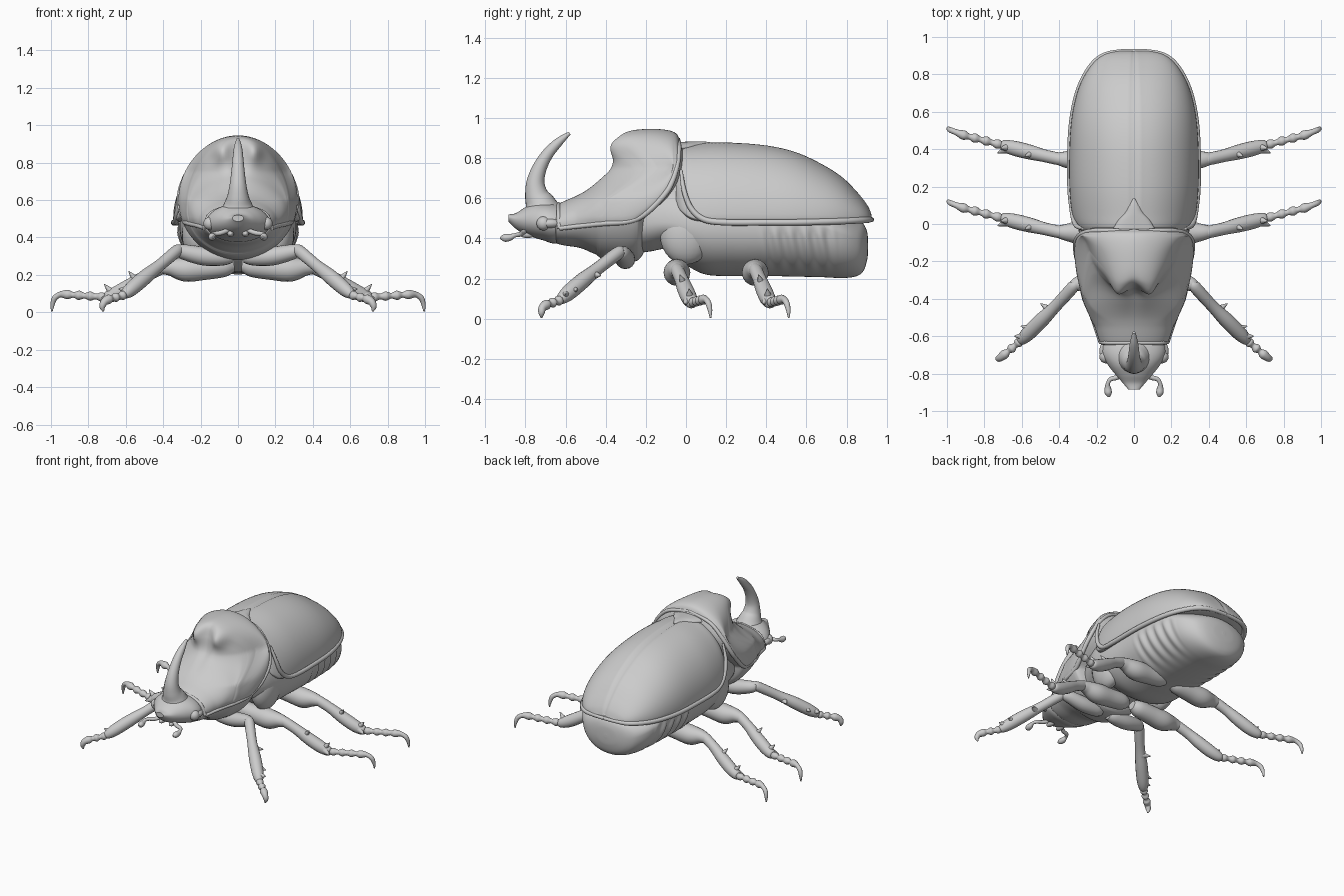
import bpy, bmesh
from math import sin, cos, pi, exp
from mathutils import Vector


def spline(rows, steps):
    """Catmull-Rom through tuples of any length."""
    r = [rows[0]] + list(rows) + [rows[-1]]
    out = []
    for i in range(1, len(r) - 2):
        for s in range(steps):
            t = s / steps
            out.append([0.5 * (2 * b + (c - a) * t + (2 * a - 5 * b + 4 * c - d) * t * t
                               + (3 * b - a - 3 * c + d) * t ** 3)
                        for a, b, c, d in zip(*r[i - 1:i + 3])])
    return out + [list(rows[-1])]


def skin(name, rings, mirror=False):
    """Closed smooth surface over equal-sized rings of points."""
    bm = bmesh.new()
    vs = [[bm.verts.new(p) for p in ring] for ring in rings]
    n = len(vs[0])
    for a, b in zip(vs, vs[1:]):
        for i in range(n):
            bm.faces.new((a[i], a[(i + 1) % n], b[(i + 1) % n], b[i]))
    bm.faces.new(vs[0])
    bm.faces.new(vs[-1])
    bmesh.ops.recalc_face_normals(bm, faces=bm.faces)
    for f in bm.faces:
        f.smooth = len(f.verts) == 4
    me = bpy.data.meshes.new(name)
    bm.to_mesh(me)
    bm.free()
    ob = bpy.data.objects.new(name, me)
    bpy.context.collection.objects.link(ob)
    if mirror:
        ob.modifiers.new("mirror", 'MIRROR').use_mirror_merge = False
    return ob


def loft(name, stations, power=2.0, warp=None, n=96, steps=8):
    """Stations along y: (y, half width, z of widest line, top z, bottom z)."""
    rings = []
    for y, w, zm, zt, zb in spline(stations, steps):
        ring = []
        for i in range(n):
            c, s = cos(2 * pi * i / n), sin(2 * pi * i / n)
            x = w * abs(c) ** (2 / power) * (1 if c > 0 else -1)
            z = zm + abs(s) ** (2 / power) * ((zt - zm) if s > 0 else (zb - zm))
            ring.append(warp(x, y, z) if warp else (x, y, z))
        rings.append(ring)
    return skin(name, rings)


def tube(name, pts, mirror=True, n=16, steps=6, off=0.0):
    """Round tube through (x, y, z, radius) points."""
    path = spline(pts, steps)
    ps = [Vector((p[0], p[1] + off, p[2])) for p in path]
    rings, nrm = [], None
    for i, p in enumerate(ps):
        t = (ps[min(i + 1, len(ps) - 1)] - ps[max(i - 1, 0)]).normalized()
        nrm = t.orthogonal() if nrm is None else nrm - t * nrm.dot(t)
        nrm.normalize()
        b = t.cross(nrm)
        r = max(path[i][3], 0.002)
        rings.append([p + r * (cos(2 * pi * k / n) * nrm + sin(2 * pi * k / n) * b) for k in range(n)])
    return skin(name, rings, mirror)


def ball(name, c, r, n=24):
    """Mirrored ellipsoid."""
    rings = [[(c[0] + r[0] * sin(a) * cos(2 * pi * k / n), c[1] + r[1] * sin(a) * sin(2 * pi * k / n),
               c[2] + r[2] * cos(a)) for k in range(n)]
             for a in [0.02 + (pi - 0.04) * j / 14 for j in range(15)]]
    return skin(name, rings, True)


def clamp(v):
    return max(0.0, min(1.0, v))


# Wing covers with centre seam, edge bead and the small triangular plate
def seam(x, y, z):
    return x, y, z + (0.006 * exp(-(x / 0.035) ** 2) - 0.014 * exp(-(x / 0.01) ** 2)) * (z > 0.52)


loft("wing_covers", [
    (-.05, .26, .58, .82, .55), (-.02, .30, .54, .862, .50), (.05, .33, .50, .87, .47),
    (.2, .345, .50, .875, .46), (.4, .345, .50, .86, .46), (.55, .335, .50, .825, .46),
    (.68, .31, .50, .765, .465), (.78, .272, .50, .70, .47), (.86, .218, .50, .62, .475),
    (.905, .16, .50, .56, .48), (.925, .09, .495, .515, .485)], warp=seam)
tube("wing_cover_edge", [
    (.275, -.025, .74, .008), (.308, -.01, .64, .012), (.322, .025, .55, .014), (.332, .09, .495, .015),
    (.341, .2, .48, .016), (.341, .4, .48, .016), (.331, .55, .48, .016), (.306, .68, .483, .016),
    (.268, .78, .486, .016), (.214, .86, .49, .016), (.157, .902, .492, .015), (.085, .92, .494, .013),
    (0, .925, .494, .012)])
loft("scutellum", [(-.04, .12, .85, .88, .83), (.02, .085, .855, .883, .83), (.06, .05, .86, .884, .84),
                   (.10, .03, .865, .882, .85), (.135, .005, .868, .876, .86)], n=32)


# Underside body with belly segments on the flanks
def segments(x, y, z):
    m = clamp((y - .36) / .06) * clamp((.76 - y) / .06) * clamp((.47 - z) / .05) * clamp((z - .2) / .06)
    return x * (1 + .028 * m * sin(2 * pi * (y + .2 * (z - .3)) / .075)), y, z


loft("abdomen", [
    (-.28, .20, .46, .60, .32), (-.18, .25, .48, .68, .335), (-.08, .285, .48, .72, .345),
    (.0, .30, .47, .70, .27), (.1, .31, .46, .70, .22), (.25, .315, .46, .70, .213),
    (.4, .32, .46, .70, .213), (.55, .315, .46, .64, .21), (.68, .30, .45, .56, .207),
    (.78, .27, .42, .52, .203), (.85, .22, .39, .49, .212), (.885, .165, .37, .47, .24),
    (.903, .09, .36, .43, .295), (.908, .01, .36, .37, .35)], power=2.1, warp=segments, steps=14)
ball("side_plate", (.22, .0, .42), (.08, .13, .15))


# Pronotum: raised dome with two soft knobs, rear edge swept forward at the sides
def swept(x, y, z):
    m = clamp((y + .6) / .25) * clamp((-.06 - y) / .25) * clamp((z - .6) / .15)
    knob = exp(-((abs(x) - .09) / .04) ** 2 - ((z - .86) / .06) ** 2)
    y += m * (3 * x * x + .025 * exp(-(x / .04) ** 2) - .045 * knob)
    t = clamp((y + .55) / .5)
    y -= .2 * min(1, max(0, (.80 - z) / .3) ** 2) * t
    return x, y, z


loft("pronotum", [
    (-.65, .165, .46, .55, .39), (-.63, .183, .47, .575, .37), (-.5, .225, .50, .635, .35),
    (-.42, .25, .53, .705, .33), (-.38, .262, .54, .76, .32), (-.36, .267, .545, .85, .31),
    (-.335, .275, .55, .915, .30), (-.28, .285, .56, .94, .29), (-.15, .31, .59, .945, .28),
    (-.06, .318, .60, .93, .285), (-.03, .305, .60, .89, .30), (-.01, .25, .60, .84, .33)],
    warp=swept, n=128, steps=10)
tube("pronotum_edge", [
    (.18, -.63, .45, .011), (.223, -.5, .465, .012), (.264, -.4, .475, .013), (.284, -.3, .482, .013),
    (.292, -.23, .505, .014), (.309, -.16, .56, .014), (.308, -.085, .65, .014), (.262, -.045, .76, .013),
    (.165, -.035, .855, .012), (0, -.04, .893, .011)])
tube("pronotum_front_edge", [(.0, -.635, .57, .011), (.085, -.635, .555, .011), (.153, -.635, .52, .011),
                             (.18, -.63, .45, .011)])

# Head, eyes, horn and feelers
loft("head", [
    (-.60, .15, .47, .56, .38), (-.66, .17, .475, .575, .375), (-.71, .165, .48, .58, .39),
    (-.76, .135, .485, .575, .405), (-.81, .095, .49, .55, .425), (-.85, .06, .495, .525, .45),
    (-.885, .03, .505, .52, .485)], n=48)
ball("cheek", (.14, -.68, .475), (.045, .06, .028))
ball("eye", (.15, -.71, .475), (.035, .035, .035))
tube("horn", [(0, -.715, .53, .10), (0, -.728, .575, .077), (0, -.745, .62, .058), (0, -.75, .68, .045),
              (0, -.73, .75, .036), (0, -.69, .82, .029), (0, -.635, .88, .022), (0, -.58, .925, .008)],
     mirror=False, n=24)
tube("antenna", [(.05, -.80, .44, .012), (.09, -.82, .425, .013), (.125, -.83, .42, .012),
                 (.14, -.855, .415, .011), (.14, -.88, .405, .018), (.137, -.905, .403, .019),
                 (.133, -.925, .403, .006)])
ball("mouth_feeler", (.04, -.79, .42), (.018, .04, .018))


def tarsus(a, b, beads, claw):
    """Beaded foot from a to b, ending in a hooked claw."""
    a, b = Vector(a), Vector(b)
    pts = []
    for i in range(2 * beads):
        p = a.lerp(b, i / (2 * beads - 1))
        pts.append((*p, .015 if i % 2 == 0 else .025))
    return pts + claw


def spikes(name, items, off=0.0):
    for base, tip in items:
        tube(name, [(*base, .026), (*tip, .002)], n=10, off=off)


# Front legs
tube("front_thigh", [(.03, -.30, .295, .03), (.08, -.30, .295, .045), (.18, -.305, .30, .05),
                     (.28, -.315, .32, .042), (.325, -.33, .33, .03), (.335, -.335, .33, .01)])
tube("front_shin", [(.315, -.315, .335, .015), (.325, -.335, .33, .032), (.42, -.44, .25, .032),
                    (.50, -.52, .185, .04), (.57, -.59, .125, .038), (.605, -.625, .095, .025),
                    (.61, -.63, .09, .008)])
tube("front_foot", tarsus((.60, -.62, .095), (.69, -.695, .07), 3,
                          [(.715, -.715, .055, .02), (.725, -.72, .03, .016), (.72, -.72, .004, .004)]))
spikes("front_shin_spike", [((.45, -.46, .22), (.50, -.425, .215)), ((.55, -.56, .15), (.605, -.545, .14)),
                            ((.59, -.60, .12), (.64, -.60, .125))])

# Middle and hind legs share one shape
for leg, off in (("middle", 0.0), ("hind", .39)):
    tube(leg + "_thigh", [(.02, -.045, .25, .03), (.07, -.045, .245, .055), (.18, -.045, .235, .062),
                          (.28, -.045, .23, .066), (.36, -.045, .24, .046), (.41, -.04, .235, .03),
                          (.42, -.04, .23, .008)], off=off)
    tube(leg + "_shin", [(.375, -.05, .25, .012), (.39, -.045, .245, .032), (.48, -.025, .20, .034),
                         (.56, -.005, .15, .04), (.64, .015, .105, .04), (.70, .03, .08, .03),
                         (.715, .033, .078, .01)], off=off)
    tube(leg + "_foot", tarsus((.70, .03, .08), (.91, .085, .095), 4,
                               [(.95, .1, .095, .016), (.98, .112, .075, .015),
                                (.992, .12, .04, .011), (.995, .122, .004, .004)]), off=off)
    spikes(leg + "_shin_spike", [((.54, -.01, .165), (.585, -.03, .22)), ((.67, .02, .10), (.715, .015, .15)),
                                 ((.68, .01, .09), (.73, -.01, .075))], off)
